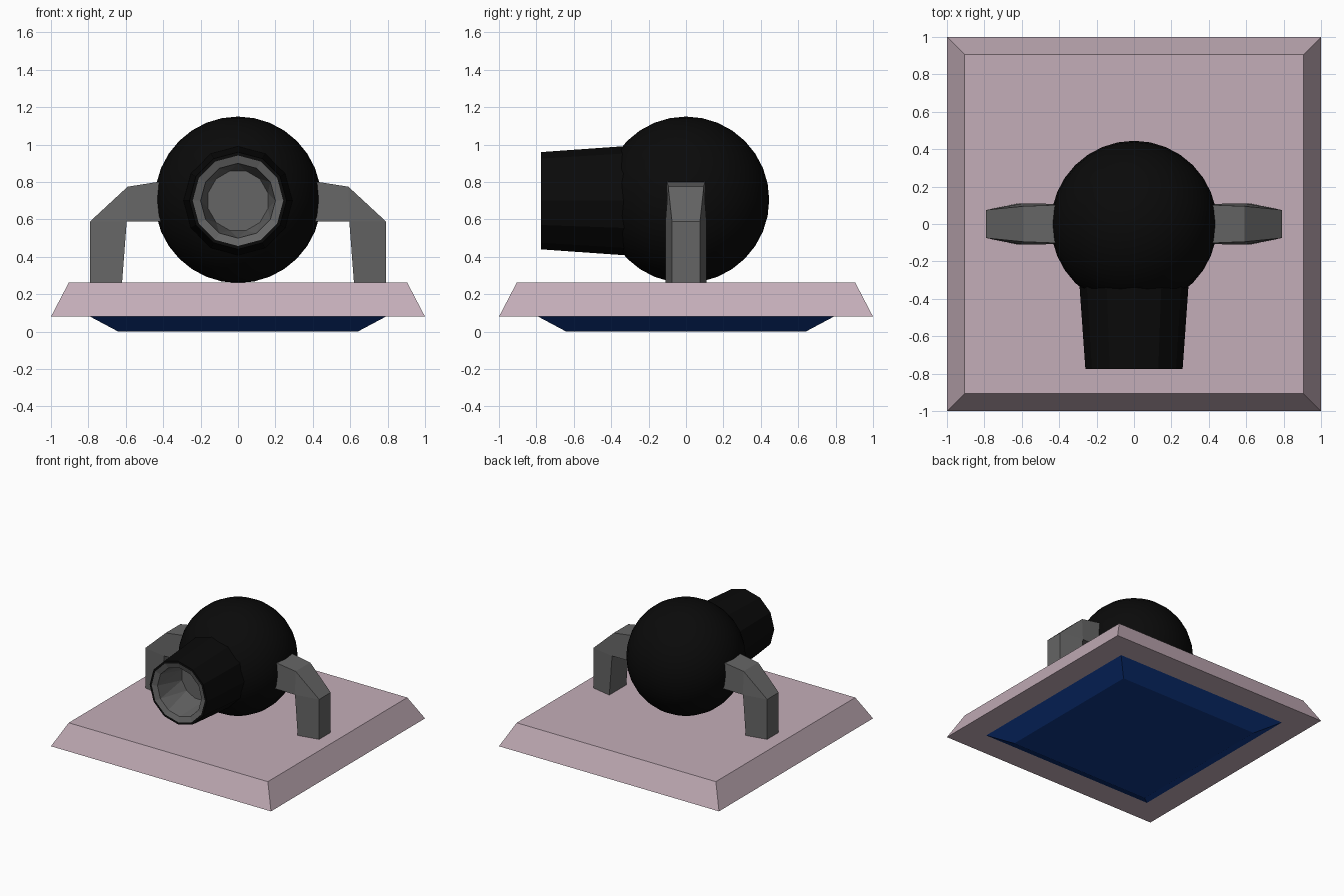
import bpy, bmesh
from math import sin, cos, pi

if "Cube" in bpy.data.objects:
    bpy.data.objects.remove(bpy.data.objects["Cube"])


def material(name, rgb):
    m = bpy.data.materials.new(name)
    m.diffuse_color = (*rgb, 1)
    m.use_nodes = True
    m.node_tree.nodes["Principled BSDF"].inputs["Base Color"].default_value = m.diffuse_color
    return m


BLACK = material("black", (0.003, 0.003, 0.003))
MAUVE = material("mauve", (0.55, 0.42, 0.48))
BLUE = material("blue", (0.005, 0.04, 0.25))
GREY = material("dark_grey", (0.13, 0.13, 0.13))


def finish(bm, name, *mats):
    bmesh.ops.recalc_face_normals(bm, faces=bm.faces)
    me = bpy.data.meshes.new(name)
    bm.to_mesh(me)
    bm.free()
    ob = bpy.data.objects.new(name, me)
    bpy.context.collection.objects.link(ob)
    for m in mats:
        me.materials.append(m)
    return ob


def frustum(name, low, high, z0, z1, mat):
    """Square slab with sloping sides, given half widths."""
    bm = bmesh.new()
    bmesh.ops.create_cube(bm, size=2)
    for v in bm.verts:
        h, z = (high, z1) if v.co.z > 0 else (low, z0)
        v.co = (v.co.x * h, v.co.y * h, z)
    return finish(bm, name, mat)


# Base plate and its underside
frustum("base_plate", 1.0, 0.905, 0.08, 0.262, MAUVE)
frustum("base_underside", 0.64, 0.79, 0.0, 0.08, BLUE)

# Ball
CZ = 0.705
bm = bmesh.new()
bmesh.ops.create_uvsphere(bm, u_segments=32, v_segments=16, radius=0.445)
for v in bm.verts:
    v.co.z += CZ
ball = finish(bm, "ball", BLACK)
for p in ball.data.polygons:
    p.use_smooth = True

# Barrel with a grey lip and a twisted, faceted recess: (y, radius, turn)
N = 12
rings = [(-0.25, 0.297, 0), (-0.775, 0.26, 0), (-0.775, 0.242, 0),
         (-0.76, 0.20, 0), (-0.50, 0.165, 0.5)]
bm = bmesh.new()
loops = []
for y, r, turn in rings:
    angles = [2 * pi * (i + turn) / N for i in range(N)]
    loops.append([bm.verts.new((r * cos(a), y, 0.70 + r * sin(a))) for a in angles])
for k in range(len(rings) - 1):
    a, b = loops[k], loops[k + 1]
    for i in range(N):
        j = (i + 1) % N
        if rings[k + 1][2]:
            new = [bm.faces.new((a[i], a[j], b[i])), bm.faces.new((a[j], b[j], b[i]))]
        else:
            new = [bm.faces.new((a[i], a[j], b[j], b[i]))]
        for f in new:
            f.material_index = int(k >= 2)
bm.faces.new(loops[0])
bm.faces.new(loops[-1]).material_index = 1
finish(bm, "barrel", BLACK, GREY)

# Bent support arms: profile points (x, z, half depth)
ARM = [(0.38, 0.59, 0.107), (0.595, 0.59, 0.11), (0.62, 0.26, 0.11),
       (0.79, 0.26, 0.075), (0.79, 0.59, 0.075), (0.59, 0.775, 0.095),
       (0.38, 0.808, 0.103)]
for side, label in ((1, "right"), (-1, "left")):
    bm = bmesh.new()
    front = [bm.verts.new((side * x, -h, z)) for x, z, h in ARM]
    back = [bm.verts.new((side * x, h, z)) for x, z, h in ARM]
    for row in (front, back):
        for ids in ((0, 1, 5, 6), (1, 4, 5), (1, 2, 3, 4)):
            bm.faces.new([row[i] for i in ids])
    for i in range(len(ARM)):
        j = (i + 1) % len(ARM)
        bm.faces.new((front[i], front[j], back[j], back[i]))
    finish(bm, label + "_arm", GREY)
